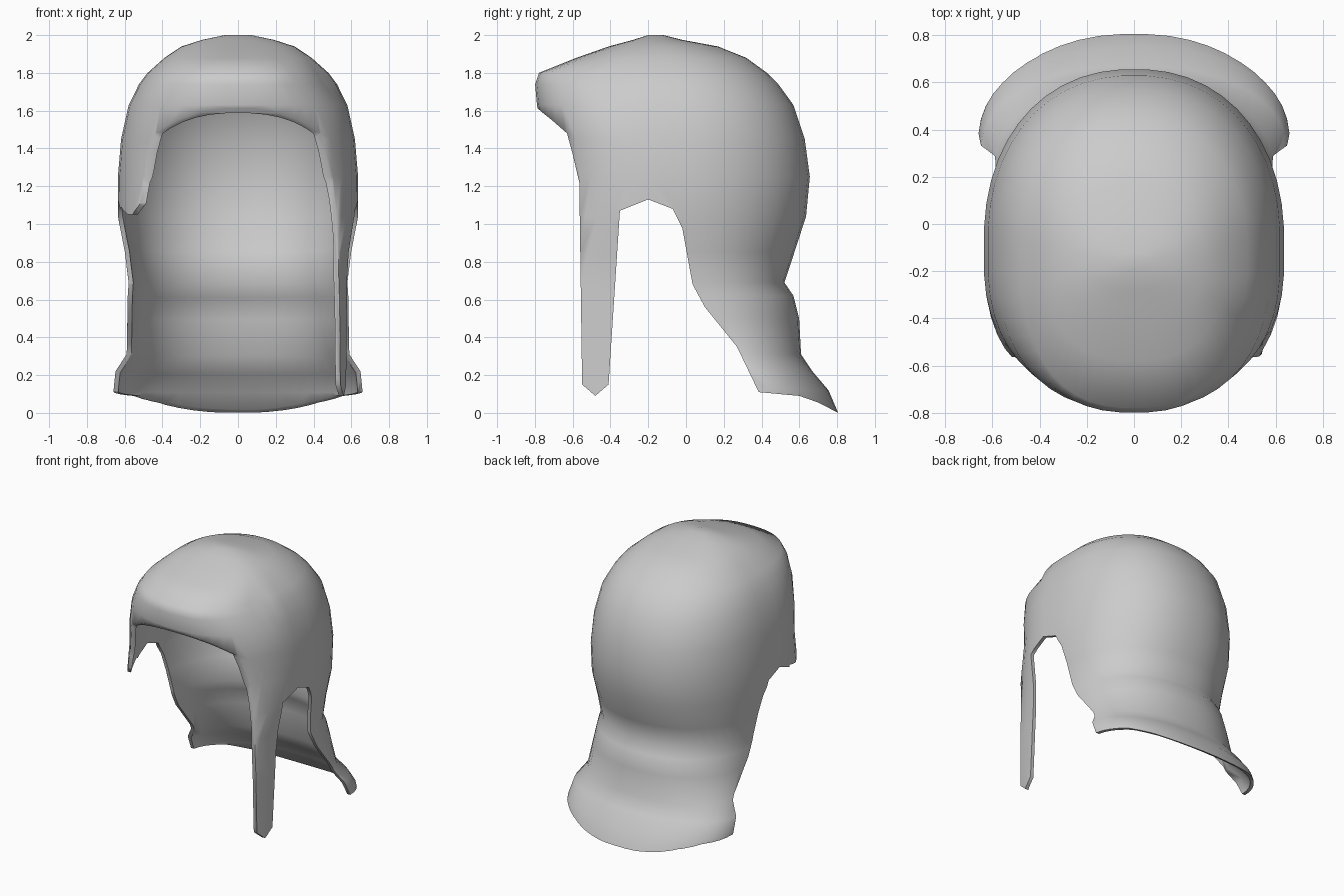
import bpy, bmesh, math

if "Cube" in bpy.data.objects:
    bpy.data.objects.remove(bpy.data.objects["Cube"])

# Shell cross-sections: z, front half-width, front y, back half-width, back y, back centre y
ROWS = [
    (2.00, .07, -.20, .07, -.12, -.15),
    (1.975, .19, -.28, .19, -.02, -.15),
    (1.94, .30, -.41, .30, .17, -.15),
    (1.88, .39, -.58, .39, .32, -.12),
    (1.80, .48, -.78, .48, .43, -.10),
    (1.74, .525, -.80, .525, .49, -.10),
    (1.63, .58, -.79, .58, .57, -.08),
    (1.45, .62, -.76, .62, .63, -.08),
    (1.25, .637, -.73, .637, .657, -.08),
    (1.04, .635, -.78, .637, .637, -.08),
    (.85, .60, -.88, .60, .575, -.04),
    (.69, .59, -.93, .58, .522, .00),
    (.62, .59, -.94, .585, .57, .02),
    (.50, .59, -.95, .59, .60, .08),
    (.31, .59, -.95, .60, .61, .20),
    (.22, .59, -.96, .65, .67, .30),
    (.12, .59, -.96, .66, .755, .35),
    (-.02, .59, -.96, .66, .815, .38),
    (-.10, .59, -.96, .66, .85, .38),
]
FRONT_CY = -.15
COLS = 48


def power(v, n):
    return math.copysign(abs(v) ** (2 / n), v)


def section(row):
    z, rf, yf, rb, yb, cb = row
    pts = []
    for i in range(COLS):
        a = 2 * math.pi * (i + .5) / COLS
        s, c = math.sin(a), math.cos(a)
        if c > 0:
            x, y = rf * power(s, 2.4), FRONT_CY + (yf - FRONT_CY) * power(c, 2.4)
            if 1.7 < z < 1.85 and x > .25 and y < -.35:   # dent in the right brow
                x *= .94
        else:
            x, y = rb * power(s, 2.2), cb + (yb - cb) * power(-c, 2.2)
        pts.append((x, y, z))
    return pts


def make_object(name, bm):
    bmesh.ops.recalc_face_normals(bm, faces=bm.faces)
    me = bpy.data.meshes.new(name)
    bm.to_mesh(me)
    bm.free()
    ob = bpy.data.objects.new(name, me)
    bpy.context.collection.objects.link(ob)
    return ob


def prism(name, outline, x0, x1):
    """Side-view outline (y, z) extruded along x."""
    bm = bmesh.new()
    a = [bm.verts.new((x0, y, z)) for y, z in outline]
    b = [bm.verts.new((x1, y, z)) for y, z in outline]
    bm.faces.new(a)
    bm.faces.new(b[::-1])
    for i in range(len(a)):
        j = (i + 1) % len(a)
        bm.faces.new((a[j], a[i], b[i], b[j]))
    ob = make_object(name, bm)
    ob.hide_render = True
    return ob


# Dome and neck skirt lofted as one skin
bm = bmesh.new()
rings = [[bm.verts.new(p) for p in section(r)] for r in ROWS]
bm.faces.new(rings[0])
for up, low in zip(rings, rings[1:]):
    for i in range(COLS):
        j = (i + 1) % COLS
        bm.faces.new((up[i], low[i], low[j], up[j]))
helmet = make_object("helmet_shell", bm)
bpy.context.view_layer.objects.active = helmet
helmet.select_set(True)


def apply(kind, **settings):
    m = helmet.modifiers.new(kind, kind)
    for k, v in settings.items():
        setattr(m, k, v)
    bpy.ops.object.modifier_apply(modifier=m.name)


# Shell thickness, inward
apply('SOLIDIFY', thickness=.025, offset=-1)

# Side outline: face opening, cheek strap, ear arch, neck guard edge
keep = prism("side_outline_cutter", [
    (-.9, 2.1), (-.9, 1.63), (-.80, 1.625), (-.76, 1.59), (-.71, 1.55), (-.63, 1.48),
    (-.60, 1.37), (-.565, 1.22), (-.55, .15), (-.48, .09), (-.41, .15),
    (-.35, 1.07), (-.20, 1.13), (-.07, 1.08), (-.02, .98), (.035, .68),
    (.10, .56), (.27, .35), (.385, .11), (.60, .09), (.70, .055),
    (.80, .003), (.95, -.02), (.95, 2.1)], -1.1, 1.1)
# Broken-off left strap
broken = prism("left_strap_cutter", [
    (-.7, 1.12), (-.565, 1.11), (-.51, 1.05), (-.46, 1.05), (-.34, 1.09),
    (-.3, .9), (-.3, -.1), (-.7, -.1)], -1.2, 0)
apply('BOOLEAN', object=keep, operation='INTERSECT', solver='EXACT')
apply('BOOLEAN', object=broken, operation='DIFFERENCE', solver='EXACT')
for ob in (keep, broken):
    bpy.data.objects.remove(ob)

bpy.ops.object.shade_smooth_by_angle(angle=math.radians(65))
